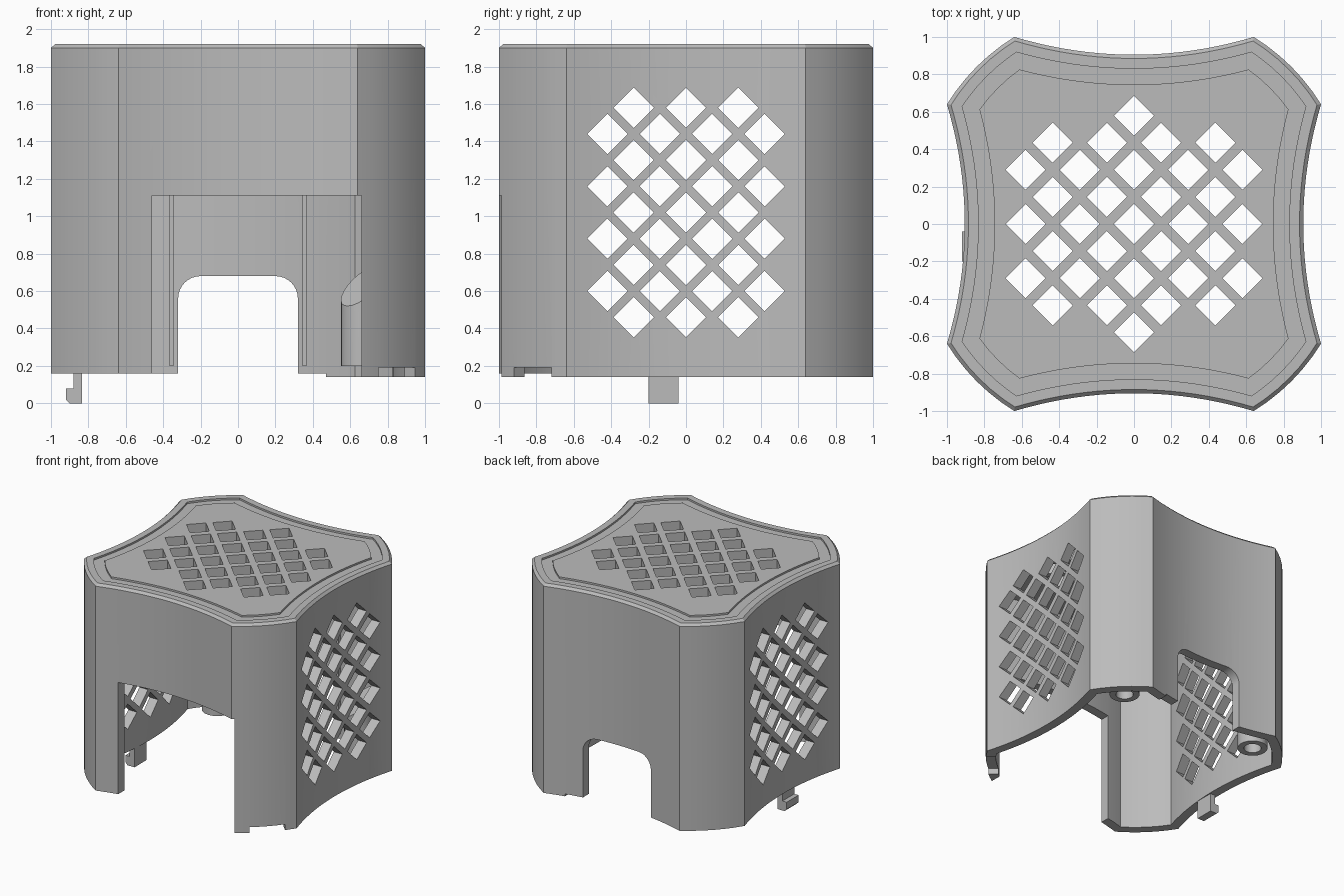
import bpy, bmesh, math
from mathutils import Vector, Matrix

if "Cube" in bpy.data.objects:
    bpy.data.objects.remove(bpy.data.objects["Cube"])

grey = bpy.data.materials.new("light grey plastic")
grey.use_nodes = True
grey.diffuse_color = (0.5, 0.5, 0.5, 1)
grey.node_tree.nodes["Principled BSDF"].inputs["Base Color"].default_value = (0.5, 0.5, 0.5, 1)

WALL, BASE, TOP = 0.08, 0.14, 1.92


def add_object(name, bm, helper=False):
    bmesh.ops.recalc_face_normals(bm, faces=bm.faces)
    mesh = bpy.data.meshes.new(name)
    bm.to_mesh(mesh)
    bm.free()
    mesh.materials.append(grey)
    ob = bpy.data.objects.new(name, mesh)
    bpy.context.collection.objects.link(ob)
    if helper:
        ob.hide_render = True
        ob.hide_viewport = True
        ob.display_type = 'WIRE'
    return ob


def bow(a, b, bulge, steps):
    """Shallow arc from a to b, without its last point."""
    side = Vector(((b - a).y, -(b - a).x)).normalized()
    return [a.lerp(b, i / steps) + side * bulge * (1 - (2 * i / steps - 1) ** 2)
            for i in range(steps)]


def plan(inset):
    """Counter-clockwise plan with hollow sides and bowed corners, inset evenly."""
    quarter = (bow(Vector((1, -0.64)), Vector((1, 0.64)), -0.095, 20)
               + bow(Vector((1, 0.64)), Vector((0.64, 1)), 0.03, 6))
    pts = [Matrix.Rotation(q * math.pi / 2, 2) @ p for q in range(4) for p in quarter]
    out = []
    for i, p in enumerate(pts):
        d1 = (p - pts[i - 1]).normalized()
        d2 = (pts[(i + 1) % len(pts)] - p).normalized()
        n1, n2 = Vector((-d1.y, d1.x)), Vector((-d2.y, d2.x))
        out.append(p + (n1 + n2) * inset / (1 + n1.dot(n2)))
    return out


def prism(bm, outline, depth):
    """Extrude a closed outline of 3D points along the depth vector."""
    face = bm.faces.new([bm.verts.new(p) for p in outline])
    ext = bmesh.ops.extrude_face_region(bm, geom=[face])
    bmesh.ops.translate(bm, vec=depth,
                        verts=[v for v in ext["geom"] if isinstance(v, bmesh.types.BMVert)])


def box(bm, lo, hi):
    prism(bm, [(lo[0], lo[1], lo[2]), (hi[0], lo[1], lo[2]), (hi[0], hi[1], lo[2]),
               (lo[0], hi[1], lo[2])], Vector((0, 0, hi[2] - lo[2])))


def diamond(axis_a, axis_b, centre, r):
    return [centre + axis_a * r, centre + axis_b * r, centre - axis_a * r, centre - axis_b * r]


X, Y, Z = Vector((1, 0, 0)), Vector((0, 1, 0)), Vector((0, 0, 1))

# Shell: ceiling inside, down the inner wall, up the outer wall, over the grooved lid
bm = bmesh.new()
rings = [(WALL, TOP - 0.09), (WALL, BASE), (0, BASE), (0, TOP - 0.02), (0.02, TOP),
         (0.075, TOP), (0.075, TOP - 0.015), (0.16, TOP - 0.015), (0.16, TOP)]
loops = [[bm.verts.new((p.x, p.y, z)) for p in plan(inset)] for inset, z in rings]
for a, b in zip(loops, loops[1:]):
    for i in range(len(a)):
        bm.faces.new((a[i - 1], a[i], b[i], b[i - 1]))
bm.faces.new(loops[0])
bm.faces.new(loops[-1])
shell = add_object("cover_shell", bm)

cutters = []

# Side grilles, both sides at once
bm = bmesh.new()
for i in range(-3, 4):
    for k in range(9):
        if (i + k) % 2 == 0 and 0 < k + (i % 2 == 0) < 9 + (i % 2 == 0):
            prism(bm, diamond(Y, Z, Vector((-1.2, 0.14 * i, 0.46 + 0.14 * k)), 0.108)
                  , X * 2.4)
cutters.append(add_object("side_grille_cutter", bm, True))

# Lid grille
bm = bmesh.new()
for i in range(-4, 5):
    for j in range(-4, 5):
        if (i + j) % 2 == 0 and (abs(j) < 4 or i == 0):
            prism(bm, diamond(X, Y, Vector((0.145 * i, 0.145 * j, 1.7)), 0.107), Z * 0.5)
cutters.append(add_object("lid_grille_cutter", bm, True))

# Tall front opening
bm = bmesh.new()
box(bm, (-0.46, -1.2, -0.1), (0.66, -0.5, 1.11))
cutters.append(add_object("front_opening_cutter", bm, True))

# Round-shouldered back doorway
bm = bmesh.new()
R, W, H = 0.12, 0.32, 0.68
arch = [(W, 0.5, -0.1)]
for sign, start in ((1, 0), (-1, 90)):
    for s in range(9):
        t = math.radians(start + 90 * s / 8)
        arch.append((sign * (W - R) + R * math.cos(t), 0.5, H - R + R * math.sin(t)))
arch.append((-W, 0.5, -0.1))
prism(bm, arch, Y * 0.7)
cutters.append(add_object("back_doorway_cutter", bm, True))

# Raised lower edge over most of the width
bm = bmesh.new()
box(bm, (-1.2, -1.2, 0), (0.47, 1.2, 0.16))
cutters.append(add_object("lower_edge_cutter", bm, True))

# Notch in one front corner
bm = bmesh.new()
box(bm, (-0.14, -0.2, 0), (0.14, 0.2, 0.19))
bm.transform(Matrix.Translation((0.86, -0.83, 0)) @ Matrix.Rotation(math.pi / 4, 4, 'Z'))
cutters.append(add_object("corner_notch_cutter", bm, True))

for cutter in cutters:
    mod = shell.modifiers.new(cutter.name, 'BOOLEAN')
    mod.operation = 'DIFFERENCE'
    mod.solver = 'EXACT'
    mod.object = cutter

# Screw bosses in the back corners, with tops sloping into the wall
for side, label in ((1, "left"), (-1, "right")):
    bm = bmesh.new()
    seg, r, hole = 24, 0.12, 0.07
    rows = [[], [], [], []]
    for s in range(seg):
        t = 2 * math.pi * s / seg
        c, d = math.cos(t), math.sin(t)
        slope = 0.63 + 0.11 * (c + d) / math.sqrt(2)
        for row, (rad, z) in zip(rows, ((hole, 0.4), (hole, 0.2), (r, 0.2), (r, slope))):
            row.append(bm.verts.new((side * (0.67 + rad * c), 0.68 + rad * d, z)))
    for a, b in zip(rows, rows[1:]):
        for i in range(seg):
            bm.faces.new((a[i - 1], a[i], b[i], b[i - 1]))
    bm.faces.new(rows[0])
    bm.faces.new(rows[-1])
    add_object("screw_boss_" + label, bm)

# Slim ribs beside the doorway, on the inner back wall
for side, label in ((1, "left"), (-1, "right")):
    bm = bmesh.new()
    box(bm, (side * 0.355 - 0.01, 0.83, 0.2), (side * 0.355 + 0.01, 0.88, TOP - 0.08))
    add_object("door_rib_" + label, bm)

# Snap hook under one side
bm = bmesh.new()
hook = [(-0.835, 0), (-0.835, 0.26), (-0.88, 0.26), (-0.88, 0.08), (-0.92, 0.08),
        (-0.92, 0.02), (-0.9, 0)]
prism(bm, [(x, -0.2, z) for x, z in hook], Y * 0.16)
add_object("snap_hook", bm)

# Smooth curved walls, keeping hard edges
for ob in bpy.context.scene.objects:
    if ob.type == 'MESH' and not ob.hide_render:
        bpy.ops.object.select_all(action='DESELECT')
        ob.select_set(True)
        bpy.context.view_layer.objects.active = ob
        if ob is shell:
            for mod in list(ob.modifiers):
                bpy.ops.object.modifier_apply(modifier=mod.name)
        bpy.ops.object.shade_smooth_by_angle(angle=math.radians(25))
